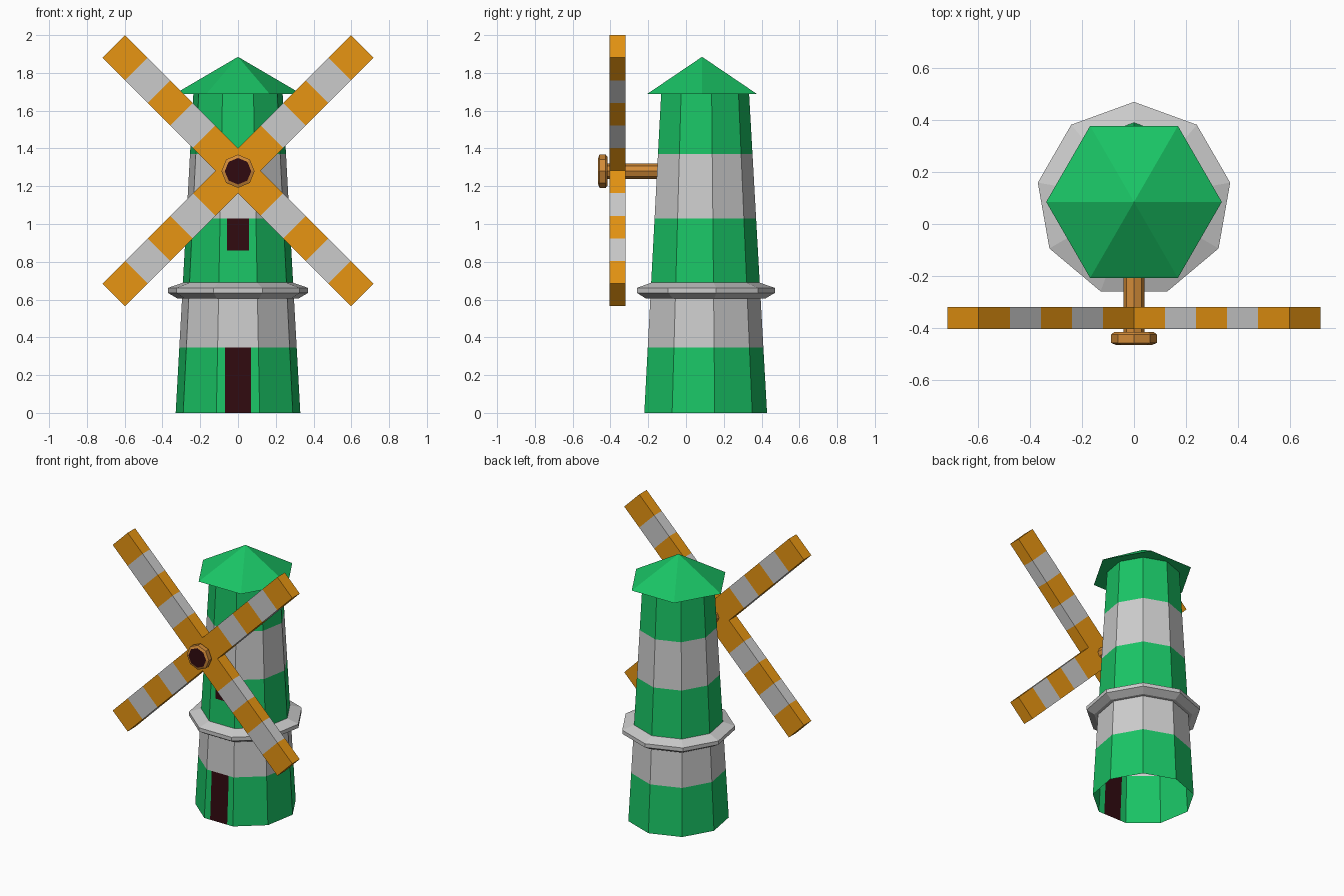
import bpy, bmesh
from math import radians, cos, sin, pi
from mathutils import Matrix, Vector

if "Cube" in bpy.data.objects:
    bpy.data.objects.remove(bpy.data.objects["Cube"])


def material(name, rgb):
    m = bpy.data.materials.new(name)
    m.diffuse_color = (*rgb, 1)
    m.use_nodes = True
    m.node_tree.nodes["Principled BSDF"].inputs["Base Color"].default_value = m.diffuse_color
    return m


GREEN = material("green", (0.01, 0.55, 0.13))
GREY = material("grey", (0.6, 0.6, 0.6))
DARK = material("dark", (0.03, 0.003, 0.005))
ORANGE = material("orange", (0.8, 0.3, 0.006))
WOOD = material("wood", (0.65, 0.26, 0.04))
CY = 0.094      # tower axis in y
HUB_Z = 1.2825  # sail axis height


def finish(name, bm, mats):
    bmesh.ops.remove_doubles(bm, verts=bm.verts, dist=1e-5)
    me = bpy.data.meshes.new(name)
    bm.to_mesh(me)
    bm.free()
    for m in mats:
        me.materials.append(m)
    ob = bpy.data.objects.new(name, me)
    bpy.context.collection.objects.link(ob)
    return ob


def lathe(bm, profile, sides, matrix, start=pi / 2, caps=(False, False)):
    """Faceted revolve of (radius, height, material) rings around z."""
    rings = []
    for r, h, _ in profile:
        rings.append([bm.verts.new(matrix @ Vector((
            r * cos(start + 2 * pi * i / sides), r * sin(start + 2 * pi * i / sides), h)))
            for i in range(sides)])
    for a, b, p in zip(rings, rings[1:], profile):
        for i in range(sides):
            j = (i + 1) % sides
            bm.faces.new((a[i], a[j], b[j], b[i])).material_index = p[2]
    if caps[0]:
        bm.faces.new(rings[0][::-1]).material_index = profile[0][2]
    if caps[1]:
        bm.faces.new(rings[-1]).material_index = profile[-1][2]


axis = Matrix.Translation((0, CY, 0))

# tower: nine-sided tapering shell with coloured bands, open at the bottom
bands = [(0, 0), (0.345, 1), (0.69, 0), (0.86, 0), (1.03, 1), (1.37, 0), (1.69, 0)]
bm = bmesh.new()
lathe(bm, [(0.335 - 0.0562 * z, z, m) for z, m in bands], 9, axis)
# door and window: strips cut out of the front face
for z, half in ((0.17, 0.068), (0.95, 0.058)):
    for side in (-1, 1):
        front = [f for f in bm.faces if f.normal_update() is None and f.normal.y < -0.95
                 and abs(f.calc_center_median().z - z) < 0.05]
        geom = front + list({e for f in front for e in f.edges}) + list({v for f in front for v in f.verts})
        bmesh.ops.bisect_plane(bm, geom=geom, plane_co=(side * half, 0, 0), plane_no=(1, 0, 0))
    for f in bm.faces:
        c = f.calc_center_median()
        if abs(c.x) < 0.01 and c.y < 0 and abs(c.z - z) < 0.05:
            f.material_index = 2
finish("tower", bm, [GREEN, GREY, DARK])

# balcony ring
bm = bmesh.new()
lathe(bm, [(0.299, 0.605, 0), (0.325, 0.605, 0), (0.376, 0.635, 0), (0.376, 0.662, 0), (0.294, 0.69, 0)], 9, axis)
finish("balcony", bm, [GREY])

# roof: six-sided cone
bm = bmesh.new()
bmesh.ops.create_cone(bm, cap_ends=True, segments=6, radius1=0.338, radius2=0, depth=0.198,
                      matrix=Matrix.Translation((0, 0.085, 1.786)) @ Matrix.Rotation(pi / 2, 4, 'Z'))
finish("roof", bm, [GREEN])

# sails: a cross of square cells, thickened, striped and turned by 45 degrees
S = 0.1691
bm = bmesh.new()
cells = [(0, 0)] + [(k * dx, k * dz) for k in range(1, 6) for dx, dz in ((1, 0), (-1, 0), (0, 1), (0, -1))]
for cx, cz in cells:
    bm.faces.new([bm.verts.new(((cx + a) * S, -0.405, (cz + b) * S))
                  for a, b in ((-.5, -.5), (.5, -.5), (.5, .5), (-.5, .5))])
bmesh.ops.remove_doubles(bm, verts=bm.verts, dist=1e-4)
ext = bmesh.ops.extrude_face_region(bm, geom=bm.faces[:], use_keep_orig=True)
bmesh.ops.translate(bm, verts=[g for g in ext["geom"] if isinstance(g, bmesh.types.BMVert)], vec=(0, 0.085, 0))
bmesh.ops.recalc_face_normals(bm, faces=bm.faces)
for f in bm.faces:
    c = f.calc_center_median()
    f.material_index = int(round(max(abs(c.x), abs(c.z)) / S - 0.01) in (2, 4))
bm.transform(Matrix.Translation((0, 0, HUB_Z)) @ Matrix.Rotation(radians(45), 4, 'Y'))
finish("sails", bm, [ORANGE, GREY])

# axle with its head and dark end plate, revolved along -y
along = Matrix.Translation((0, 0, HUB_Z - 0.003)) @ Matrix.Rotation(pi / 2, 4, 'X')
bm = bmesh.new()
lathe(bm, [(0.04, 0.12, 0), (0.04, 0.415, 0), (0.075, 0.415, 0), (0.088, 0.425, 0),
           (0.088, 0.458, 0), (0.07, 0.465, 1)], 8, along, caps=(False, True))
finish("axle", bm, [WOOD, DARK])
